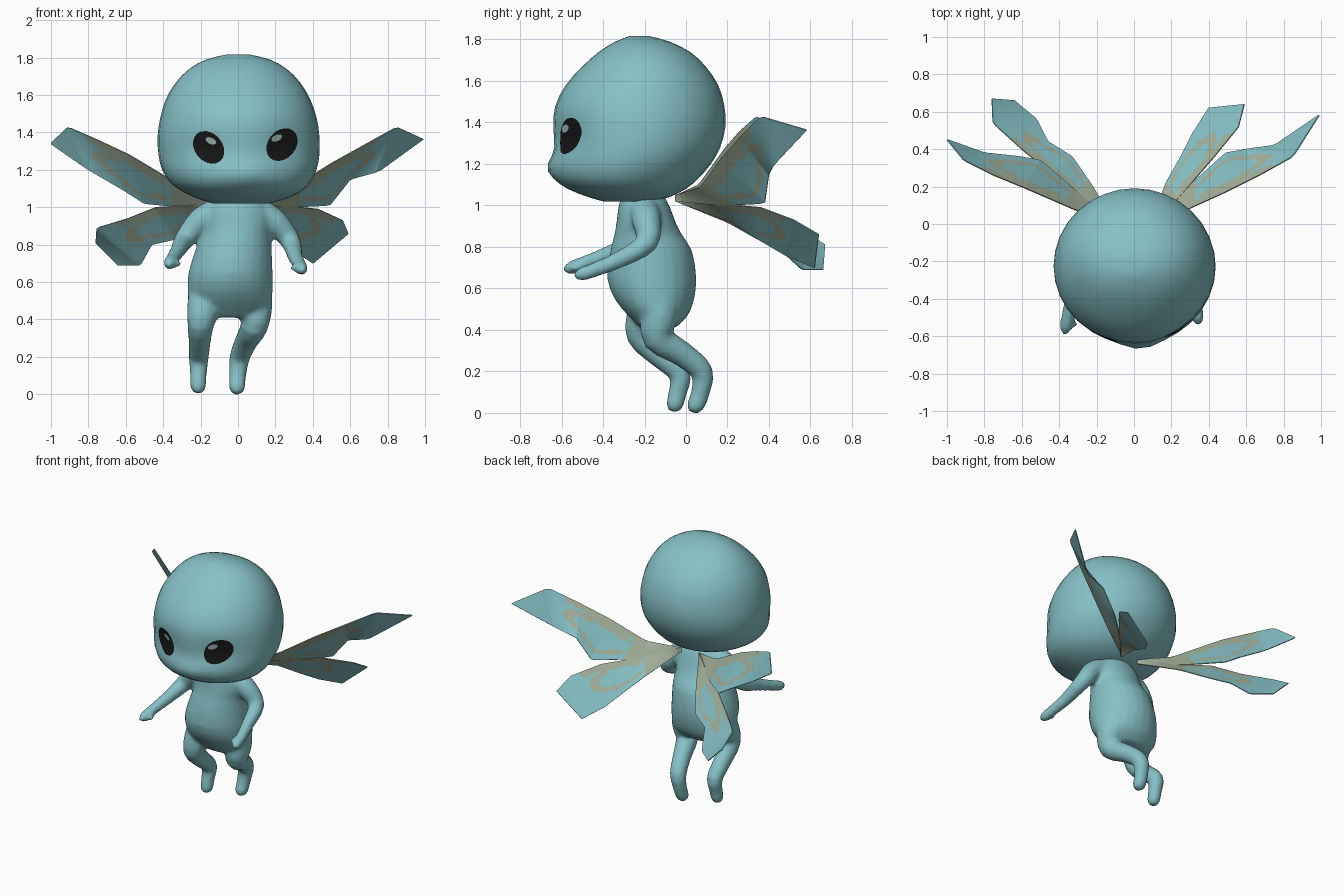
import bpy, bmesh, math
from mathutils import Vector
from mathutils.bvhtree import BVHTree

if "Cube" in bpy.data.objects:
    bpy.data.objects.remove(bpy.data.objects["Cube"])


def material(name, rgb):
    m = bpy.data.materials.new(name)
    m.diffuse_color = (*rgb, 1)
    m.use_nodes = True
    m.node_tree.nodes["Principled BSDF"].inputs["Base Color"].default_value = m.diffuse_color
    return m


SKIN = material("teal skin", (0.24, 0.53, 0.57))
SAGE = material("sage wing pattern", (0.36, 0.43, 0.32))
BLACK = material("eye black", (0.008, 0.008, 0.008))
GLINT = material("eye glint", (0.34, 0.46, 0.46))


def smooth_rows(rows, steps):
    """Catmull-Rom interpolation of rows of numbers."""
    out, n = [], len(rows)
    for i in range(n - 1):
        a, b, c, d = (rows[max(0, min(n - 1, i + k))] for k in (-1, 0, 1, 2))
        for s in range(steps):
            t = s / steps
            out.append([0.5 * (2 * q + (r - p) * t + (2 * p - 5 * q + 4 * r - w) * t * t
                               + (3 * q - p - 3 * r + w) * t ** 3)
                        for p, q, r, w in zip(a, b, c, d)])
    return out + [list(rows[-1])]


def add_loft(bm, rings):
    """Skin a stack of rings and close both ends."""
    vs = [[bm.verts.new(p) for p in ring] for ring in rings]
    n = len(vs[0])
    for a, b in zip(vs, vs[1:]):
        for j in range(n):
            bm.faces.new((a[j], a[(j + 1) % n], b[(j + 1) % n], b[j]))
    bm.faces.new(vs[0][::-1])
    bm.faces.new(vs[-1])


def oval_rings(rows, seg, steps):
    """Horizontal rings from rows of z, x min, x max, y front, y back."""
    rings = []
    for z, xl, xr, yf, yb in smooth_rows(rows, steps):
        rings.append([Vector(((xl + xr) / 2 + (xr - xl) / 2 * math.cos(2 * math.pi * j / seg),
                              (yf + yb) / 2 + (yb - yf) / 2 * math.sin(2 * math.pi * j / seg), z))
                      for j in range(seg)])
    return rings


def tube_rings(path, seg=12, steps=3):
    """Rings along a path of x, y, z, radius."""
    pts = smooth_rows(path, steps)
    rings, prev, side = [], None, None
    for i, p in enumerate(pts):
        t = (Vector(pts[min(i + 1, len(pts) - 1)][:3]) - Vector(pts[max(i - 1, 0)][:3])).normalized()
        side = t.orthogonal().normalized() if prev is None else prev.rotation_difference(t) @ side
        prev = t
        up = t.cross(side)
        rings.append([Vector(p[:3]) + p[3] * (side * math.cos(2 * math.pi * j / seg)
                                              + up * math.sin(2 * math.pi * j / seg))
                      for j in range(seg)])
    return rings


def finish(bm, name, mats, smooth=True):
    bmesh.ops.recalc_face_normals(bm, faces=bm.faces)
    me = bpy.data.meshes.new(name)
    bm.to_mesh(me)
    bm.free()
    for m in mats:
        me.materials.append(m)
    ob = bpy.data.objects.new(name, me)
    bpy.context.collection.objects.link(ob)
    for p in me.polygons:
        p.use_smooth = smooth
    return ob


# Head: big rounded skull with sunken eye sockets and a small snout
EYES = [(-0.157, 1.32, 1), (0.235, 1.335, -1)]
bm = bmesh.new()
add_loft(bm, oval_rings([
    (1.02, -.13, .16, -.40, -.16), (1.04, -.20, .24, -.47, -.08), (1.08, -.29, .33, -.57, .0),
    (1.13, -.36, .385, -.63, .06), (1.20, -.405, .42, -.645, .12), (1.28, -.425, .435, -.635, .165),
    (1.38, -.43, .435, -.64, .19), (1.48, -.415, .42, -.63, .185), (1.58, -.385, .385, -.58, .155),
    (1.67, -.33, .33, -.50, .095), (1.74, -.26, .26, -.42, .02), (1.79, -.17, .17, -.34, -.08),
    (1.817, -.06, .06, -.27, -.18)], 32, 2))
for v in bm.verts:
    if v.co.y < -0.3:
        x, z = v.co.x, v.co.z
        v.co.y -= 0.028 * math.exp(-((x - .04) / .10) ** 2 - ((z - 1.18) / .05) ** 2)
        for ex, ez, s in EYES:
            v.co.y += 0.025 * math.exp(-((x - ex) / .09) ** 2 - ((z - ez) / .08) ** 2)
bm.normal_update()
tree = BVHTree.FromBMesh(bm)
finish(bm, "head", [SKIN])


# Eyes: thin tilted ovals laid over the face
def face_patch(name, cx, cz, long, short, tilt, lift, mat):
    bm = bmesh.new()
    rows = []
    for k in range(6):
        row = []
        for j in range(20):
            a = 2 * math.pi * j / 20
            u, w = long * k / 5 * math.cos(a), short * k / 5 * math.sin(a)
            x = cx + u * math.cos(tilt) - w * math.sin(tilt)
            z = cz + u * math.sin(tilt) + w * math.cos(tilt)
            hit = tree.ray_cast(Vector((x, -2, z)), Vector((0, 1, 0)))[0]
            row.append(bm.verts.new((x, hit.y - lift, z)))
        rows.append(row)
    for a, b in zip(rows, rows[1:]):
        for j in range(20):
            bm.faces.new((a[j], a[(j + 1) % 20], b[(j + 1) % 20], b[j]))
    bmesh.ops.remove_doubles(bm, verts=bm.verts, dist=1e-5)
    finish(bm, name, [mat])


for (ex, ez, s), side in zip(EYES, ("right", "left")):
    tilt = math.radians(90 + 40 * s)
    face_patch(side + "_eye", ex, ez, .096, .074, tilt, .006, BLACK)
    face_patch(side + "_eye_glint", ex + (.012 if s > 0 else -.028), ez + .035, .03, .017,
               math.radians(-25 * s), .010, GLINT)

# Body: torso, arms and legs fused into one soft skin
bm = bmesh.new()
add_loft(bm, oval_rings([
    (1.07, -.10, .10, -.30, -.12), (1.0, -.165, .165, -.325, -.08), (.92, -.185, .185, -.335, -.05),
    (.86, -.19, .175, -.345, -.02), (.78, -.225, .18, -.365, .03), (.65, -.265, .185, -.38, .05),
    (.55, -.27, .185, -.345, .04), (.47, -.26, .175, -.28, .01), (.41, -.2, .12, -.22, -.05)], 24, 2))
for path in (
        # arms
        [(-.12, -.2, .97, .075), (-.2, -.2, .93, .07), (-.285, -.22, .83, .055), (-.32, -.36, .77, .042),
         (-.35, -.48, .725, .036), (-.365, -.55, .70, .034), (-.37, -.59, .69, .015)],
        [(.12, -.2, .97, .075), (.2, -.19, .92, .07), (.28, -.19, .82, .055), (.305, -.32, .74, .042),
         (.33, -.44, .69, .036), (.34, -.5, .67, .034), (.345, -.54, .66, .015)],
        # thumbs
        [(-.35, -.49, .72, .024), (-.325, -.53, .70, .02), (-.318, -.55, .69, .013)],
        [(.33, -.45, .69, .024), (.30, -.48, .68, .02), (.292, -.50, .67, .013)],
        # legs
        [(-.17, -.16, .56, .09), (-.185, -.2, .46, .09), (-.20, -.215, .37, .072), (-.205, -.13, .28, .06),
         (-.21, -.03, .19, .054), (-.212, -.04, .10, .045), (-.213, -.055, .035, .042), (-.213, -.06, .005, .022)],
        [(.085, -.12, .56, .095), (.095, -.13, .46, .09), (.085, -.135, .36, .075), (.045, -.02, .285, .062),
         (.01, .075, .20, .056), (-.002, .07, .10, .046), (-.005, .045, .03, .043), (-.005, .04, .0, .022)]):
    add_loft(bm, tube_rings(path))
body = finish(bm, "body", [SKIN])
remesh = body.modifiers.new("fuse", 'REMESH')
remesh.mode = 'VOXEL'
remesh.voxel_size = 0.014
remesh.use_smooth_shade = True
soften = body.modifiers.new("soften", 'SMOOTH')
soften.factor = 0.5
soften.iterations = 5


# Wings: thin sheets between a leading and a trailing edge
def wing(name, lead, trail):
    nu, nv = 32, 12

    def at(edge, u):
        f = u * (len(edge) - 1)
        i = min(int(f), len(edge) - 2)
        return Vector(edge[i]).lerp(Vector(edge[i + 1]), f - i)

    bm = bmesh.new()
    grid = [[bm.verts.new(at(lead, i / nu).lerp(at(trail, i / nu), j / nv)) for j in range(nv + 1)]
            for i in range(nu + 1)]
    for i in range(nu):
        for j in range(nv):
            f = bm.faces.new((grid[i][j], grid[i + 1][j], grid[i + 1][j + 1], grid[i][j + 1]))
            u, v = (i + .5) / nu, (j + .5) / nv
            # sage root, leading band and a looped vein
            loop = math.hypot((u - .42) / .27, (v - .5) / .3)
            if u < .24 or (v < .2 and u < .68) or .75 < loop < 1.1:
                f.material_index = 1
    ob = finish(bm, name, [SKIN, SAGE], False)
    ob.modifiers.new("thickness", 'SOLIDIFY').thickness = 0.006
    ob.modifiers["thickness"].offset = 0


R, L = (.07, -.05, 1.05), (-.07, -.05, 1.05)
R2, L2 = (.07, -.05, 1.02), (-.07, -.05, 1.02)
wing("left_upper_wing",
     [R, (.27, .07, 1.09), (.49, .17, 1.23), (.67, .26, 1.33), (.85, .36, 1.43), (.99, .58, 1.365)],
     [R2, (.28, .19, 1.0), (.49, .38, 1.01), (.60, .40, 1.15), (.75, .42, 1.19), (.985, .58, 1.36)])
wing("right_upper_wing",
     [L, (.07 - .35, .06, 1.10), (-.58, .19, 1.28), (-.75, .26, 1.36), (-.91, .34, 1.43), (-1, .45, 1.345)],
     [L2, (-.3, .17, 1.0), (-.50, .34, 1.02), (-.61, .36, 1.09), (-.8, .38, 1.2), (-.995, .45, 1.335)])
wing("left_lower_wing",
     [R, (.24, .14, 1.01), (.43, .36, .99), (.56, .52, .93), (.59, .64, .86)],
     [R2, (.17, .22, .92), (.25, .36, .83), (.31, .48, .76), (.40, .62, .70)])
wing("right_lower_wing",
     [L, (-.26, .12, 1.01), (-.44, .27, 1.0), (-.59, .39, .94), (-.755, .54, .89), (-.76, .67, .81)],
     [L2, (-.22, .2, .92), (-.33, .36, .83), (-.46, .44, .80), (-.52, .56, .69), (-.64, .66, .69)])
